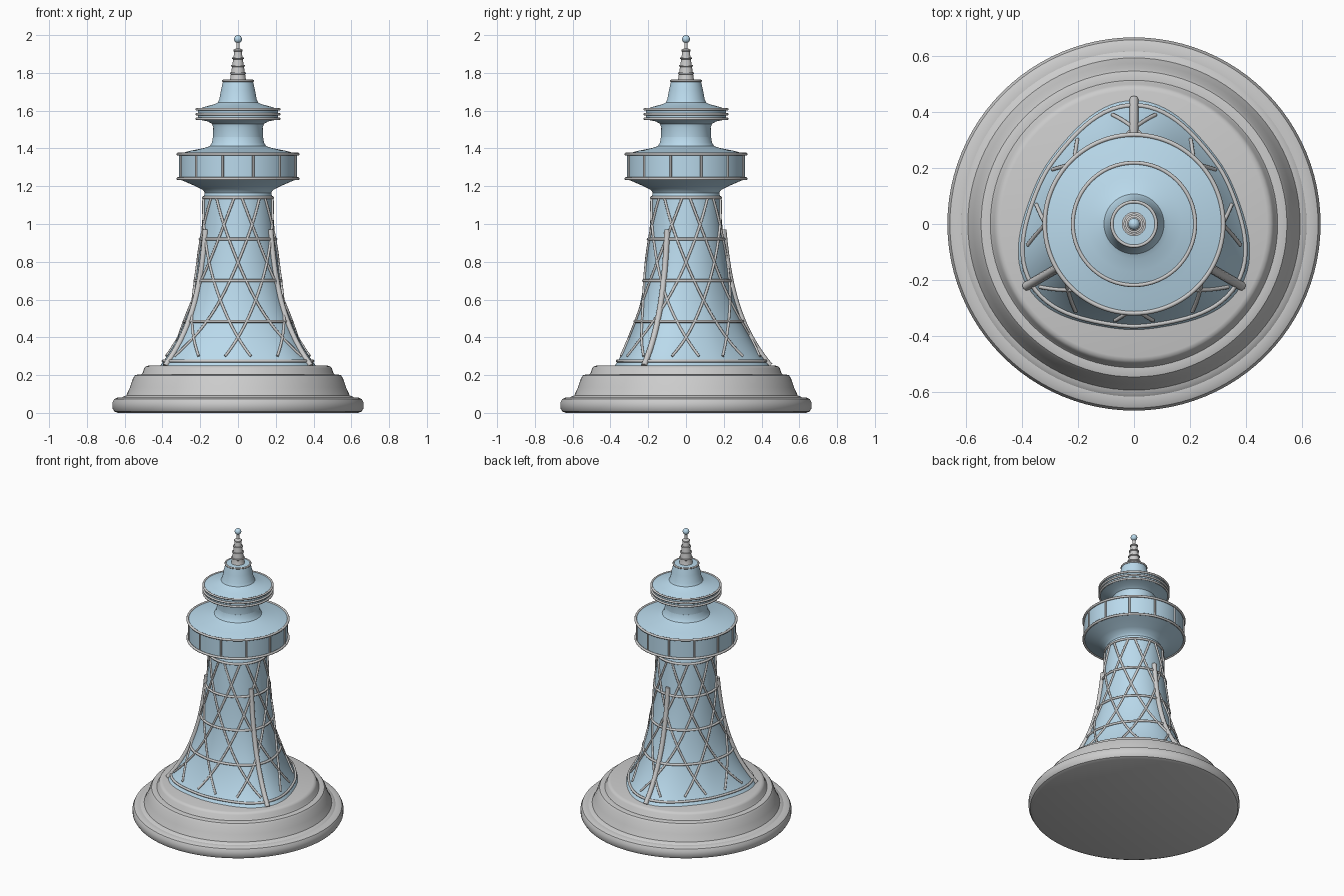
import bpy, bmesh, math
from math import sin, cos, pi, radians

if "Cube" in bpy.data.objects:
    bpy.data.objects.remove(bpy.data.objects["Cube"])

blue = bpy.data.materials.new("pale_blue")
blue.diffuse_color = (0.49, 0.70, 0.84, 1)
blue.use_nodes = True
blue.node_tree.nodes["Principled BSDF"].inputs["Base Color"].default_value = blue.diffuse_color
SEG = 96


def finish(ob, mat=None, angle=35):
    if mat:
        ob.data.materials.append(mat)
    ob.data.shade_smooth()
    ob.data.set_sharp_from_angle(angle=radians(angle))
    return ob


def skin(name, rings, mat=None):
    """Join closed rings of points into a capped surface."""
    bm = bmesh.new()
    loops = [[bm.verts.new(p) for p in ring] for ring in rings]
    n = len(loops[0])
    for a, b in zip(loops, loops[1:]):
        for i in range(n):
            j = (i + 1) % n
            bm.faces.new((a[i], a[j], b[j], b[i]))
    bm.faces.new(loops[0][::-1])
    bm.faces.new(loops[-1])
    bmesh.ops.recalc_face_normals(bm, faces=bm.faces)
    me = bpy.data.meshes.new(name)
    bm.to_mesh(me)
    bm.free()
    ob = bpy.data.objects.new(name, me)
    bpy.context.collection.objects.link(ob)
    return finish(ob, mat)


def polar(r, a, z):
    return (r * cos(a), r * sin(a), z)


def lathe(name, profile, mat=None):
    return skin(name, [[polar(r, 2 * pi * i / SEG, z) for i in range(SEG)]
                       for r, z in profile], mat)


def tubes(name, paths, radius, cyclic=False):
    cu = bpy.data.curves.new(name, 'CURVE')
    cu.dimensions = '3D'
    cu.bevel_depth = radius
    cu.bevel_resolution = 2
    cu.use_fill_caps = True
    for path in paths:
        sp = cu.splines.new('POLY')
        sp.points.add(len(path) - 1)
        for pt, co in zip(sp.points, path):
            pt.co = (*co, 1)
        sp.use_cyclic_u = cyclic
    ob = bpy.data.objects.new(name, cu)
    bpy.context.collection.objects.link(ob)
    bpy.ops.object.select_all(action='DESELECT')
    ob.select_set(True)
    bpy.context.view_layer.objects.active = ob
    bpy.ops.object.convert(target='MESH')
    return finish(bpy.context.view_layer.objects.active, angle=50)


def circle(r, z):
    return [polar(r, 2 * pi * i / SEG, z) for i in range(SEG)]


# Tower surface: flares towards the ground and swells around three ribs
def tower_r(z, a):
    t = max(0, (1.14 - z) / 0.87)
    swell = ((1 + cos(3 * (a - pi / 2))) / 2) ** 1.5
    return 0.18 + 0.066 * t + 0.118 * t ** 4 + 0.06 * t ** 2.5 * swell


def tower_ring(z, off=0.0):
    return [polar(tower_r(z, a) + off, a, z)
            for a in (2 * pi * i / SEG for i in range(SEG))]


# Stepped round plinth
lathe("plinth", [(0.635, 0), (0.655, 0.008), (0.665, 0.025), (0.665, 0.055),
                 (0.656, 0.073), (0.638, 0.081), (0.615, 0.081), (0.605, 0.088),
                 (0.592, 0.092), (0.572, 0.135), (0.555, 0.185), (0.545, 0.199),
                 (0.53, 0.203), (0.512, 0.203), (0.505, 0.212), (0.497, 0.236),
                 (0.488, 0.246), (0.475, 0.25)])

# Tower body, hoops, diagonal lattice and ribs
skin("tower_body", [tower_ring(0.245 + 0.905 * i / 36) for i in range(37)], blue)
tubes("tower_hoops", [tower_ring(z, 0.003) for z in (0.275, 0.485, 0.70, 0.92, 1.14)],
      0.008, True)
lattice = []
for k in range(8):
    for s in (-1, 1):
        path = []
        for i in range(41):
            z = 0.30 + 0.84 * i / 40
            a = -pi / 2 + k * pi / 4 + s * radians(-11.25 + 95 * i / 40)
            path.append(polar(tower_r(z, a) + 0.003, a, z))
        lattice.append(path)
tubes("tower_lattice", lattice, 0.007)
ribs = []
for deg in (90, 210, 330):
    a = radians(deg)
    ribs.append([polar(tower_r(z, a) + 0.004, a, z)
                 for z in (0.25 + 0.72 * i / 30 for i in range(31))])
tubes("tower_ribs", ribs, 0.016)

# Main deck, with flared underside and sloping roof
lathe("main_deck", [(0.182, 1.14), (0.176, 1.165), (0.185, 1.18), (0.225, 1.20),
                    (0.275, 1.222), (0.318, 1.24), (0.312, 1.243), (0.312, 1.367),
                    (0.32, 1.37), (0.25, 1.388), (0.18, 1.402), (0.15, 1.412),
                    (0.138, 1.43), (0.133, 1.46)], blue)
tubes("main_deck_rims", [circle(0.318, 1.24), circle(0.318, 1.37)], 0.008, True)
tubes("main_deck_mullions",
      [[polar(0.313, radians(15 + 30 * k), z) for z in (1.24, 1.37)] for k in range(12)],
      0.006)

# Upper neck and lookout
lathe("upper_lookout", [(0.133, 1.45), (0.131, 1.51), (0.137, 1.53), (0.16, 1.543),
                        (0.218, 1.555), (0.212, 1.56), (0.212, 1.60), (0.22, 1.607),
                        (0.17, 1.622), (0.125, 1.634), (0.107, 1.643), (0.099, 1.66),
                        (0.09, 1.71), (0.078, 1.76), (0.04, 1.762)], blue)
tubes("upper_lookout_rims", [circle(0.218, z) for z in (1.557, 1.581, 1.607)], 0.007, True)
tubes("cap_rim", [circle(0.079, 1.758)], 0.006, True)

# Banded spire
spire = [(0.045, 1.755)]
for i in range(4):
    z, r = 1.762 + 0.04 * i, 0.042 - 0.006 * i
    spire += [(r, z), (r - 0.004, z + 0.03), (r + 0.001, z + 0.033), (r + 0.001, z + 0.039)]
spire += [(0.02, 1.924), (0.009, 1.93), (0.008, 1.97)]
lathe("spire", spire)

# Ball finial
bpy.ops.mesh.primitive_uv_sphere_add(segments=24, ring_count=16, radius=0.021,
                                     location=(0, 0, 1.979))
finial = bpy.context.object
finial.name = "ball_finial"
finish(finial, blue)
